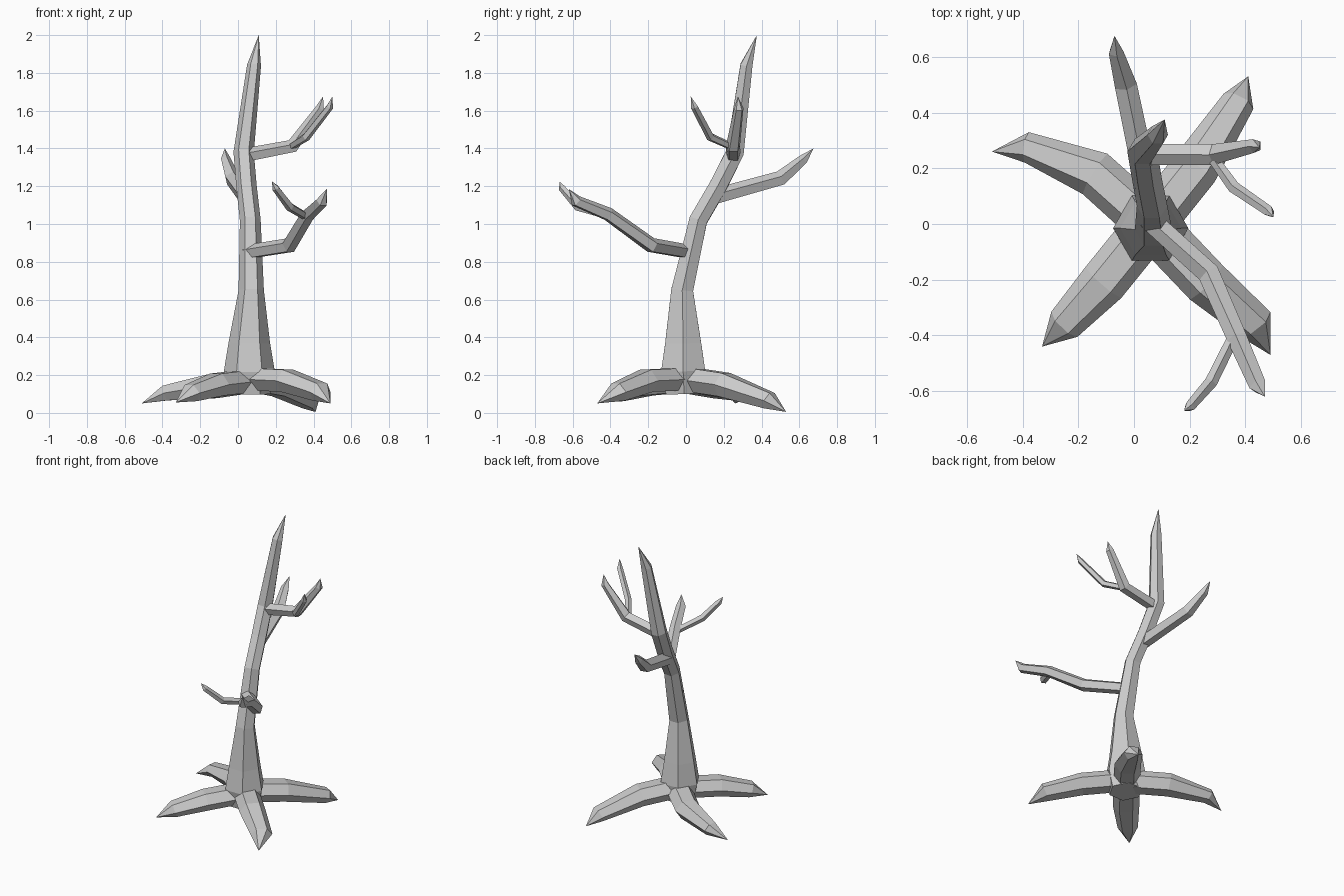
import bpy, bmesh, math
from mathutils import Vector

if "Cube" in bpy.data.objects:
    bpy.data.objects.remove(bpy.data.objects["Cube"])

bark = bpy.data.materials.new("grey_bark")
bark.use_nodes = True
GREY = (0.6, 0.6, 0.6, 1)
bark.diffuse_color = GREY
bark.node_tree.nodes["Principled BSDF"].inputs["Base Color"].default_value = GREY


def limb(name, path, sides, up=(0, 0, 1), turn=0.0, tall=1.0):
    """Faceted tapering tube through (x, y, z, radius); radius 0 is a point."""
    bm = bmesh.new()
    pts = [Vector(p[:3]) for p in path]
    rings = []
    for i, p in enumerate(pts):
        ahead = (pts[min(i + 1, len(pts) - 1)] - p).normalized()
        behind = (p - pts[max(i - 1, 0)]).normalized()
        axis = (ahead + behind).normalized()
        side = axis.cross(Vector(up)).normalized()
        lift = side.cross(axis)
        r = path[i][3]
        if r == 0:
            rings.append([bm.verts.new(p)])
            continue
        angles = [2 * math.pi * (k + turn) / sides for k in range(sides)]
        rings.append([bm.verts.new(p + side * r * math.cos(a) + lift * r * tall * math.sin(a))
                      for a in angles])
    bm.faces.new(rings[0])
    for a, b in zip(rings, rings[1:]):
        for k in range(sides):
            n = (k + 1) % sides
            if len(b) == 1:
                bm.faces.new((a[k], a[n], b[0]))
            else:
                bm.faces.new((a[k], a[n], b[n], b[k]))
    bmesh.ops.recalc_face_normals(bm, faces=bm.faces)
    mesh = bpy.data.meshes.new(name)
    bm.to_mesh(mesh)
    bm.free()
    mesh.materials.append(bark)
    obj = bpy.data.objects.new(name, mesh)
    bpy.context.collection.objects.link(obj)
    return obj


# Leaning trunk with a flared foot and a pointed top
limb("trunk", [(.06, -.01, .1, .11), (.06, -.015, .22, .135), (.06, -.015, .37, .11),
               (.07, -.02, .65, .067), (.065, .065, 1.02, .055), (.045, .17, 1.2, .054),
               (.03, .26, 1.38, .054), (.085, .32, 1.84, .037), (.11, .375, 2, 0)],
     6, up=(0, 1, 0))

# Four spreading roots
limb("root_right_back", [(.06, 0, .17, .085), (-.14, .18, .14, .085),
                         (-.385, .275, .105, .055), (-.51, .26, .05, 0)], 6, tall=.85)
limb("root_left_back", [(.06, 0, .18, .085), (.22, .2, .15, .085),
                        (.375, .44, .065, .06), (.41, .53, .005, 0)], 6, tall=.85)
limb("root_right_front", [(.06, 0, .17, .085), (-.11, -.21, .15, .085),
                          (-.25, -.36, .105, .065), (-.33, -.44, .055, 0)], 6, tall=.8)
limb("root_left_front", [(.06, 0, .18, .085), (.26, -.21, .17, .085),
                         (.435, -.36, .11, .07), (.49, -.47, .05, 0)], 6, tall=.8)

# Low front branch and its twig
limb("front_branch", [(.05, .02, .85, .04), (.27, -.18, .885, .042), (.37, -.41, 1.05, .038),
                      (.445, -.58, 1.12, .033), (.47, -.62, 1.185, 0)], 5, turn=.25)
limb("front_twig", [(.36, -.4, 1.04, .022), (.275, -.57, 1.09, .024),
                    (.2, -.655, 1.19, .02), (.18, -.67, 1.225, 0)], 5, turn=.25)

# High side branch and its twig
limb("side_branch", [(.03, .25, 1.36, .04), (.29, .25, 1.41, .039),
                     (.435, .28, 1.61, .026), (.45, .275, 1.675, 0)], 5, turn=.25)
limb("side_twig", [(.28, .24, 1.41, .02), (.36, .13, 1.46, .023),
                   (.485, .045, 1.62, .02), (.5, .025, 1.675, 0)], 5, turn=.25)

# Back branch
limb("back_branch", [(.045, .14, 1.14, .045), (-.03, .5, 1.24, .042),
                     (-.065, .62, 1.34, .028), (-.07, .675, 1.4, 0)], 5, turn=.25)
